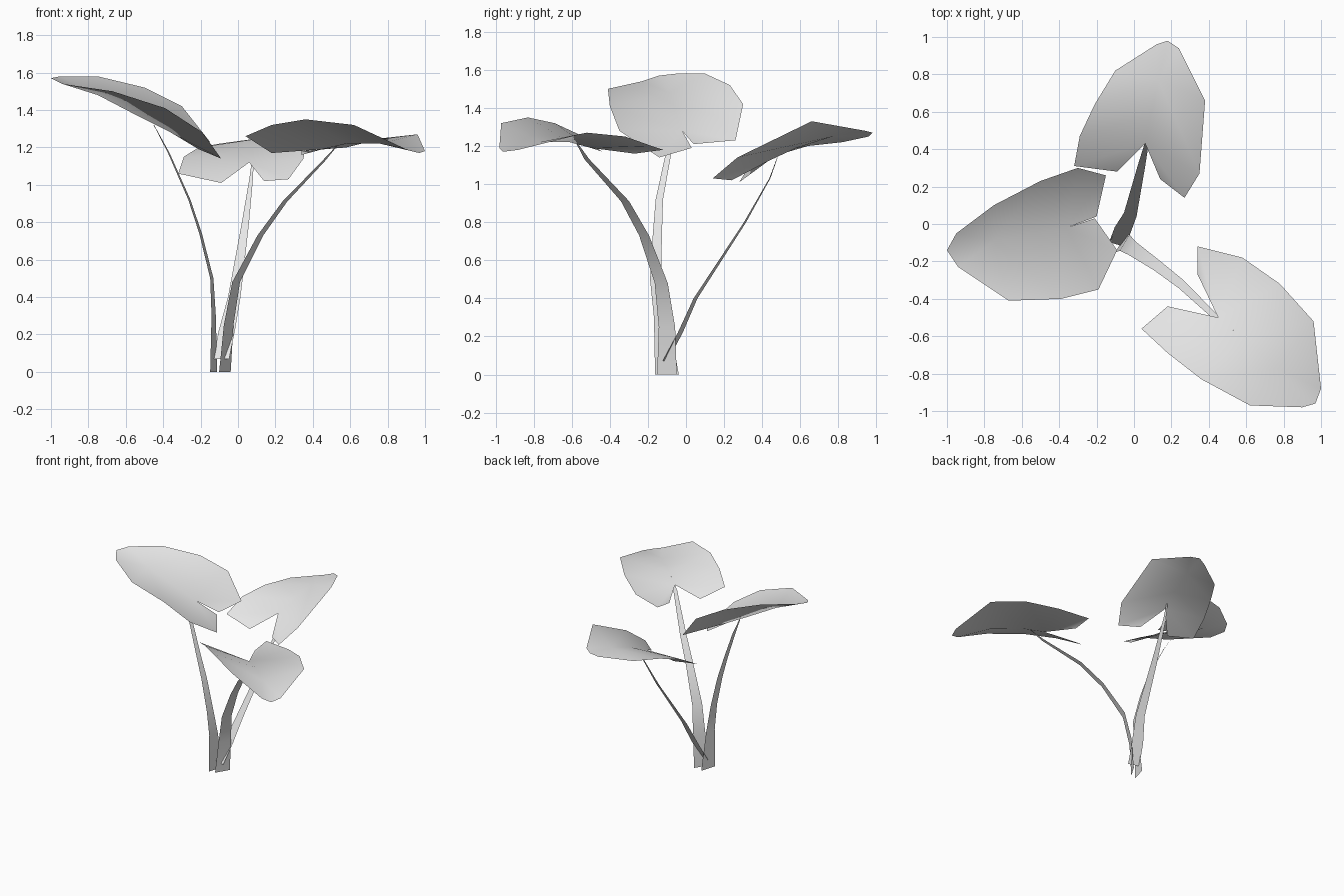
import bpy
import bmesh
from mathutils import Vector

cube = bpy.data.objects.get("Cube")
if cube:
    bpy.data.objects.remove(cube, do_unlink=True)

# One pale grey material for the whole plant
grey = bpy.data.materials.new("pale_grey")
grey.use_nodes = True
grey_colour = (0.8, 0.8, 0.8, 1)
grey.diffuse_color = grey_colour
grey.node_tree.nodes["Principled BSDF"].inputs["Base Color"].default_value = grey_colour


def finish(name, bm):
    """Turn a bmesh into a smooth shaded object."""
    mesh = bpy.data.meshes.new(name)
    bm.to_mesh(mesh)
    bm.free()
    mesh.materials.append(grey)
    for polygon in mesh.polygons:
        polygon.use_smooth = True
    obj = bpy.data.objects.new(name, mesh)
    bpy.context.collection.objects.link(obj)
    return obj


def make_leaf(name, midrib, first_side, second_side):
    """Heart-shaped sheet: two outline halves stitched to a shared midrib."""
    bm = bmesh.new()
    rib = [bm.verts.new(p) for p in midrib]
    axis = rib[-1].co - rib[0].co
    for side in (first_side, second_side):
        rim = [bm.verts.new(p) for p in side] + [rib[-1]]
        current = 0
        for start, end in zip(rim, rim[1:]):
            if end is rib[-1]:
                target = len(rib) - 2
            else:
                along = (end.co - rib[0].co).dot(axis) / axis.length_squared
                target = round(along * (len(rib) - 1) - 0.2)
            target = max(current, min(target, len(rib) - 2))
            # Advance along the midrib, then close with a rim triangle
            while current < target:
                bm.faces.new((rib[current], start, rib[current + 1]))
                current += 1
            bm.faces.new((rib[current], start, end))
    # Every leaf face looks upwards
    bm.normal_update()
    for face in bm.faces:
        if face.normal.z < 0:
            face.normal_flip()
    return finish(name, bm)


def make_stem(name, centres, across, widths):
    """Flat tapering ribbon along a bent path."""
    bm = bmesh.new()
    side = Vector(across).normalized()
    rows = []
    for centre, width in zip(centres, widths):
        offset = side * width / 2
        rows.append([bm.verts.new(Vector(centre) + s * offset) for s in (-1, 1)])
    for low, high in zip(rows, rows[1:]):
        bm.faces.new((low[0], low[1], high[1], high[0]))
    return finish(name, bm)


# Back leaf
make_leaf(
    "back_leaf",
    [(0.06, 0.43, 1.12), (0.09, 0.58, 1.19), (0.13, 0.77, 1.25), (0.18, 0.98, 1.27)],
    [(-0.09, 0.28, 1.01), (-0.32, 0.31, 1.06), (-0.29, 0.47, 1.15),
     (-0.21, 0.64, 1.2), (-0.1, 0.82, 1.22), (0.12, 0.96, 1.25)],
    [(0.14, 0.24, 1.02), (0.27, 0.14, 1.03), (0.35, 0.27, 1.14),
     (0.38, 0.66, 1.33), (0.24, 0.94, 1.28)],
)

# Right leaf, the highest one
make_leaf(
    "right_leaf",
    [(-0.36, -0.02, 1.28), (-0.52, -0.05, 1.36), (-0.75, -0.09, 1.48), (-1, -0.14, 1.57)],
    [(-0.2, 0.04, 1.21), (-0.15, 0.26, 1.23), (-0.3, 0.3, 1.42),
     (-0.5, 0.23, 1.52), (-0.75, 0.1, 1.58), (-0.95, -0.05, 1.58)],
    [(-0.21, 0.03, 1.19), (-0.09, -0.14, 1.14), (-0.19, -0.35, 1.28),
     (-0.39, -0.4, 1.41), (-0.67, -0.41, 1.5), (-0.94, -0.23, 1.54)],
)

# Front left leaf
make_leaf(
    "front_left_leaf",
    [(0.45, -0.5, 1.19), (0.58, -0.61, 1.22), (0.76, -0.77, 1.22), (0.97, -0.96, 1.17)],
    [(0.34, -0.27, 1.16), (0.34, -0.12, 1.18), (0.58, -0.18, 1.2),
     (0.78, -0.32, 1.25), (0.96, -0.52, 1.27), (1, -0.88, 1.18)],
    [(0.18, -0.44, 1.17), (0.04, -0.56, 1.26), (0.18, -0.69, 1.32),
     (0.36, -0.83, 1.35), (0.62, -0.97, 1.32), (0.9, -0.98, 1.19)],
)

# Stems, each widest at the ground
make_stem(
    "back_stem",
    [(-0.09, -0.11, 0.07), (-0.06, -0.03, 0.22), (-0.02, 0.05, 0.4),
     (0.04, 0.31, 0.8), (0.07, 0.44, 1.03), (0.08, 0.48, 1.14)],
    (1, -0.3, 0), [0.09, 0.09, 0.07, 0.04, 0.02, 0.01],
)
make_stem(
    "right_stem",
    [(-0.13, -0.1, 0), (-0.13, -0.13, 0.3), (-0.14, -0.16, 0.5),
     (-0.2, -0.15, 0.74), (-0.26, -0.14, 0.92), (-0.37, -0.09, 1.17), (-0.45, -0.05, 1.32)],
    (0.3, 1, 0), [0.13, 0.08, 0.06, 0.05, 0.04, 0.03, 0.01],
)
make_stem(
    "front_left_stem",
    [(-0.07, -0.1, 0), (-0.05, -0.1, 0.25), (-0.01, -0.13, 0.48),
     (0.12, -0.22, 0.73), (0.25, -0.32, 0.91), (0.46, -0.52, 1.13), (0.53, -0.57, 1.21)],
    (0.6, 1, 0), [0.12, 0.1, 0.08, 0.06, 0.05, 0.03, 0.01],
)
